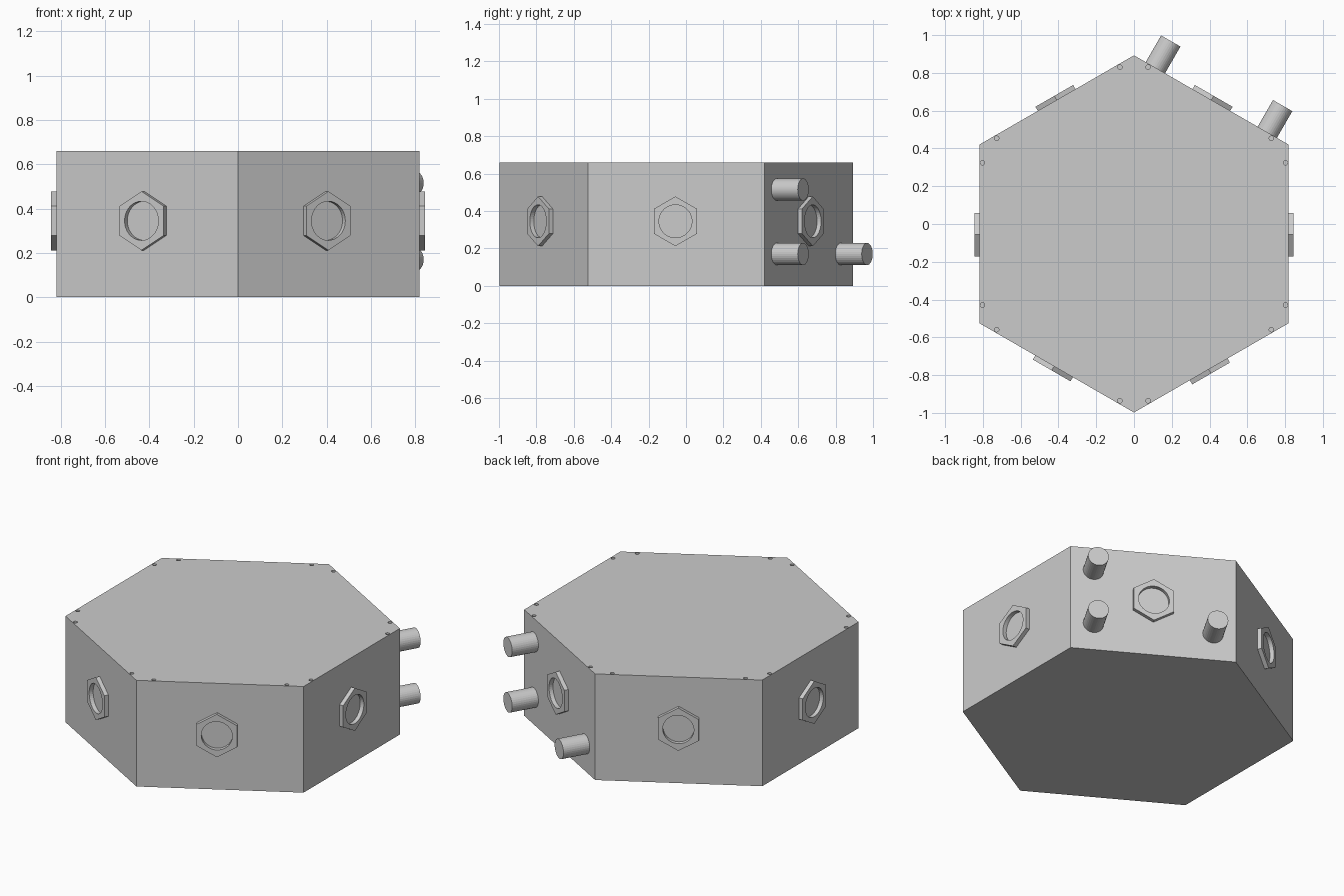
import bpy, bmesh
from math import sin, cos, pi, radians
from mathutils import Matrix

if "Cube" in bpy.data.objects:
    bpy.data.objects.remove(bpy.data.objects["Cube"])

CY, R, H, T = -0.0525, 0.9455, 0.66, 0.02   # hexagon centre, radius, height, plate thickness
AP = R * cos(pi / 6)


def ngon(r, n, start=0.0, cx=0.0, cy=0.0):
    return [(cx + r * cos(start + 2 * pi * i / n), cy + r * sin(start + 2 * pi * i / n)) for i in range(n)]


def add_prism(bm, pts, z0, z1):
    lo = [bm.verts.new((x, y, z0)) for x, y in pts]
    hi = [bm.verts.new((x, y, z1)) for x, y in pts]
    bm.faces.new(lo[::-1])
    bm.faces.new(hi)
    for i in range(len(pts)):
        j = (i + 1) % len(pts)
        bm.faces.new((lo[i], lo[j], hi[j], hi[i]))


def finish(bm, name, matrix=Matrix()):
    bmesh.ops.recalc_face_normals(bm, faces=bm.faces)
    me = bpy.data.meshes.new(name)
    bm.to_mesh(me)
    bm.free()
    ob = bpy.data.objects.new(name, me)
    ob.matrix_world = matrix
    bpy.context.collection.objects.link(ob)
    return ob


def prism(name, pts, z0, z1, matrix=Matrix()):
    bm = bmesh.new()
    add_prism(bm, pts, z0, z1)
    return finish(bm, name, matrix)


def on_side(angle, u, z):
    """Local x runs along the wall, y up, z outward from the wall."""
    n, t = (cos(angle), sin(angle)), (-sin(angle), cos(angle))
    return Matrix(((t[0], 0, n[0], AP * n[0] + u * t[0]),
                   (t[1], 0, n[1], AP * n[1] + u * t[1] + CY),
                   (0, 1, 0, z), (0, 0, 0, 1)))


# Hexagonal case: bottom plate, walls, lid
hexagon = ngon(R, 6, pi / 6, 0, CY)
prism("bottom_plate", hexagon, 0, T)
prism("case_walls", hexagon, T, H - T)
lid = prism("lid", hexagon, H - T, H)

# Screw holes beside every corner of the lid
bm = bmesh.new()
for k in range(6):
    for s in (-1, 1):
        a = radians(30 + 60 * k)
        d, off = 0.883, 0.075
        x = d * cos(a) - s * off * sin(a)
        y = d * sin(a) + s * off * cos(a) + CY
        add_prism(bm, ngon(0.012, 16, 0, x, y), H - T - 0.01, H + 0.02)
cutter = finish(bm, "screw_hole_cutter")
cutter.hide_render = True
cutter.hide_set(True)
cut = lid.modifiers.new("screw_holes", 'BOOLEAN')
cut.operation, cut.object, cut.solver = 'DIFFERENCE', cutter, 'EXACT'


# Hexagonal ring with a round opening
def port_ring(name, matrix, r=0.133, hole=0.088, depth=0.025, n=48):
    bm = bmesh.new()
    rows = []
    for inner, z in ((0, 0), (0, depth), (1, depth), (1, 0)):
        row = []
        for i in range(n):
            a = 2 * pi * i / n
            rad = hole if inner else r * cos(pi / 6) / cos((a + pi / 6) % (pi / 3) - pi / 6)
            row.append(bm.verts.new((rad * cos(a), rad * sin(a), z)))
        rows.append(row)
    for k in range(4):
        p, q = rows[k], rows[(k + 1) % 4]
        for i in range(n):
            j = (i + 1) % n
            bm.faces.new((p[i], p[j], q[j], q[i]))
    return finish(bm, name, matrix)


shifts = {0: -0.004, 60: 0, 120: 0, 180: 0.004, 240: -0.016, 300: -0.016}
for deg, u in shifts.items():
    port_ring(f"port_ring_{deg}", on_side(radians(deg), u, 0.345))

# Three pipe stubs on the back right wall
for i, (u, z) in enumerate(((-0.342, 0.515), (-0.342, 0.17), (0.342, 0.17))):
    prism(f"pipe_{i + 1}", ngon(0.059, 32), -0.01, 0.163, on_side(radians(60), u, z))
